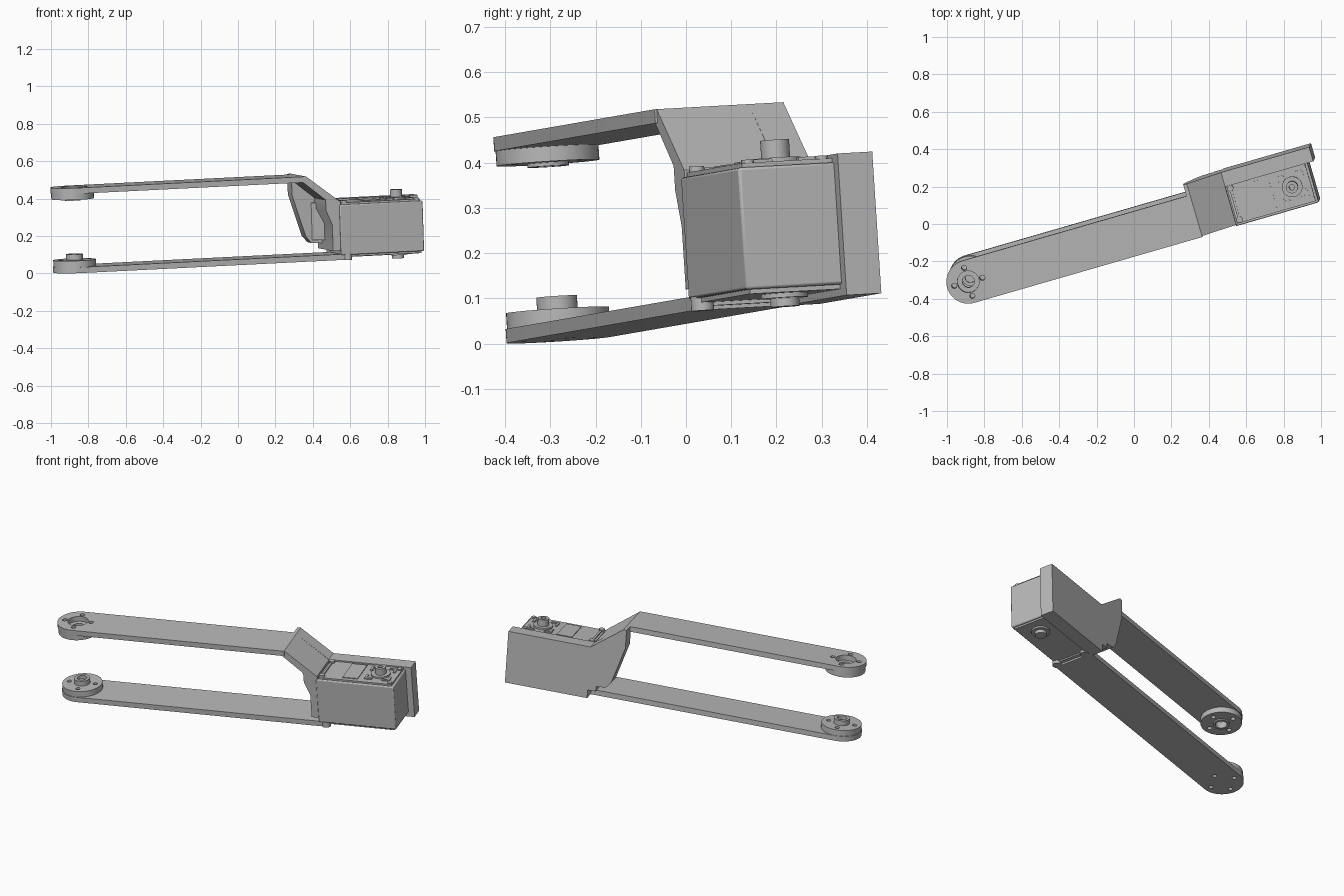
import bpy, bmesh, math
from mathutils import Matrix, Vector

if "Cube" in bpy.data.objects:
    bpy.data.objects.remove(bpy.data.objects["Cube"])

GREY = 0.48
mat = bpy.data.materials.new("plain grey")
mat.use_nodes = True
mat.diffuse_color = (GREY, GREY, GREY, 1)
mat.node_tree.nodes["Principled BSDF"].inputs["Base Color"].default_value = (GREY, GREY, GREY, 1)

# Tilted frame of the arm: u along it, v across it, w up through it
U = Vector((0.9597, 0.277, 0.048)).normalized()
V = Vector((-0.277, 0.9597, 0.053))
V = (V - U * V.dot(U)).normalized()
W = U.cross(V)
FRAME = Matrix((U, V, W)).transposed().to_4x4()
FRAME.translation = (-0.872, -0.28, 0.0085)
parts = []


def make(name, bm, keep=True):
    bmesh.ops.recalc_face_normals(bm, faces=bm.faces)
    me = bpy.data.meshes.new(name)
    bm.to_mesh(me)
    bm.free()
    me.materials.append(mat)
    ob = bpy.data.objects.new(name, me)
    bpy.context.scene.collection.objects.link(ob)
    if keep:
        parts.append(ob)
    return ob


def prism(name, pts, lo, hi, axis="w"):
    """Extrude a flat outline along w (outline in u, v) or along v (outline in u, w)."""
    bm = bmesh.new()
    place = (lambda a, b, c: (a, b, c)) if axis == "w" else (lambda a, b, c: (a, c, b))
    face = bm.faces.new([bm.verts.new(place(a, b, lo)) for a, b in pts])
    ext = bmesh.ops.extrude_face_region(bm, geom=[face])
    verts = [g for g in ext["geom"] if isinstance(g, bmesh.types.BMVert)]
    bmesh.ops.translate(bm, verts=verts, vec=place(0, 0, hi - lo))
    return make(name, bm)


def box(name, u0, u1, v0, v1, w0, w1):
    return prism(name, [(u0, v0), (u1, v0), (u1, v1), (u0, v1)], w0, w1)


def cylinders(name, specs, keep=True):
    """Upright cylinders given as (u, v, radius, bottom, top)."""
    bm = bmesh.new()
    for u, v, r, lo, hi in specs:
        bmesh.ops.create_cone(bm, cap_ends=True, segments=40 if r > 0.02 else 16,
                              radius1=r, radius2=r, depth=hi - lo,
                              matrix=Matrix.Translation((u, v, (lo + hi) / 2)))
    return make(name, bm, keep)


def cut(ob, specs):
    cutter = cylinders("cutter", specs, keep=False)
    cutter.hide_render = True
    mod = ob.modifiers.new("holes", "BOOLEAN")
    mod.operation, mod.solver, mod.object = "DIFFERENCE", "EXACT", cutter
    bpy.context.view_layer.objects.active = ob
    bpy.ops.object.modifier_apply(modifier=mod.name)
    bpy.data.objects.remove(cutter)


def arm_outline(r, end):
    arc = [(r * math.cos(a), r * math.sin(a))
           for a in (math.pi / 2 + math.pi * i / 32 for i in range(33))]
    return arc + [(end, -r), (end, r)]


def screw_ring(r, lo, hi, radius=0.078, u=0.0):
    return [(u + radius * math.cos(k * math.pi / 2), radius * math.sin(k * math.pi / 2), r, lo, hi)
            for k in range(4)]


# Two long arms with round ends
lower = prism("lower_arm", arm_outline(0.117, 1.475), 0.0, 0.031)
cut(lower, screw_ring(0.012, -0.01, 0.05))
upper = prism("upper_arm", arm_outline(0.117, 1.27), 0.425, 0.456)
cut(upper, [(0, 0, 0.058, 0.41, 0.47)] + screw_ring(0.014, 0.41, 0.47))

# Pivot discs on the inner sides of the arm ends
disc = cylinders("lower_pivot_disc", [(0, 0, 0.114, 0.031, 0.066)])
cut(disc, screw_ring(0.013, 0.02, 0.08))
boss = cylinders("lower_pivot_boss", [(0, 0, 0.045, 0.066, 0.096)])
cut(boss, [(0, 0, 0.028, 0.075, 0.11)])
disc = cylinders("upper_pivot_disc", [(0, 0, 0.114, 0.392, 0.425)])
cut(disc, [(0, 0, 0.032, 0.37, 0.44)] + screw_ring(0.013, 0.37, 0.44))
rim = cylinders("upper_pivot_rim", [(0, 0, 0.046, 0.384, 0.392)])
cut(rim, [(0, 0, 0.032, 0.37, 0.40)])

# Cranked bracket joining the upper arm to the motor
prism("bracket", [(1.25, 0.456), (1.27, 0.456), (1.456, 0.312), (1.456, 0.05), (1.408, 0.05),
                  (1.408, 0.19), (1.375, 0.27), (1.375, 0.325), (1.258, 0.42), (1.25, 0.425)],
      -0.112, 0.18, "v")
prism("side_plate", [(1.25, 0.456), (1.27, 0.456), (1.456, 0.314), (1.947, 0.314), (1.947, 0.0),
                     (1.456, 0.0), (1.456, 0.05), (1.41, 0.08), (1.35, 0.085), (1.32, 0.12),
                     (1.25, 0.345)], 0.10, 0.18, "v")
# Diagonal fillet between the side plate and the bracket wall
prism("bracket_fillet", [(1.35, 0.105), (1.41, 0.04), (1.41, 0.105)], 0.10, 0.30)

# Motor body with covers
body = box("motor_body", 1.45, 1.913, -0.12, 0.105, 0.026, 0.296)
bev = body.modifiers.new("edge", "BEVEL")
bev.width, bev.segments = 0.006, 2
box("motor_top_cover", 1.462, 1.90, -0.108, 0.10, 0.29, 0.306)
box("motor_bottom_cover", 1.50, 1.90, -0.108, 0.10, 0.016, 0.03)
box("top_label_panel", 1.60, 1.69, -0.085, 0.085, 0.306, 0.311)
box("top_cross_rib", 1.474, 1.486, -0.09, 0.09, 0.306, 0.314)
box("bottom_cross_rib", 1.478, 1.50, -0.10, 0.10, 0.008, 0.03)

# Output shafts above and below
ring = cylinders("top_shaft_ring", [(1.80, 0, 0.055, 0.300, 0.316)])
shaft = cylinders("top_shaft", [(1.80, 0, 0.032, 0.300, 0.356)])
cut(shaft, [(1.80, 0, 0.015, 0.335, 0.37)])
cylinders("bottom_shaft", [(1.80, 0, 0.052, 0.006, 0.03), (1.80, 0, 0.032, -0.013, 0.006)])

# Raised corner pieces around the upper shaft
for i, (su, sv) in enumerate([(1, 1), (-1, 1), (-1, -1), (1, -1)]):
    a, b, c = 0.075, 0.062, 0.03
    prism("shaft_guard_%d" % i,
          [(1.80 + su * x, sv * y) for x, y in
           [(a, c), (a, a), (c, a), (c, b), (b, b), (b, c)]], 0.304, 0.313)

# Corner screws and lugs
cylinders("top_screws", [(1.48, -0.09, 0.017, 0.30, 0.318), (1.48, 0.085, 0.017, 0.30, 0.318),
                         (1.885, -0.09, 0.014, 0.30, 0.313), (1.885, 0.08, 0.014, 0.30, 0.313)])
cylinders("bottom_lugs", [(1.49, -0.10, 0.025, -0.002, 0.03), (1.49, 0.085, 0.025, -0.002, 0.03)])

# Tilt everything into place and shade
bpy.ops.object.select_all(action="DESELECT")
for ob in parts:
    ob.matrix_world = FRAME
    ob.select_set(True)
bpy.context.view_layer.objects.active = parts[0]
bpy.ops.object.shade_smooth_by_angle(angle=math.radians(30))
